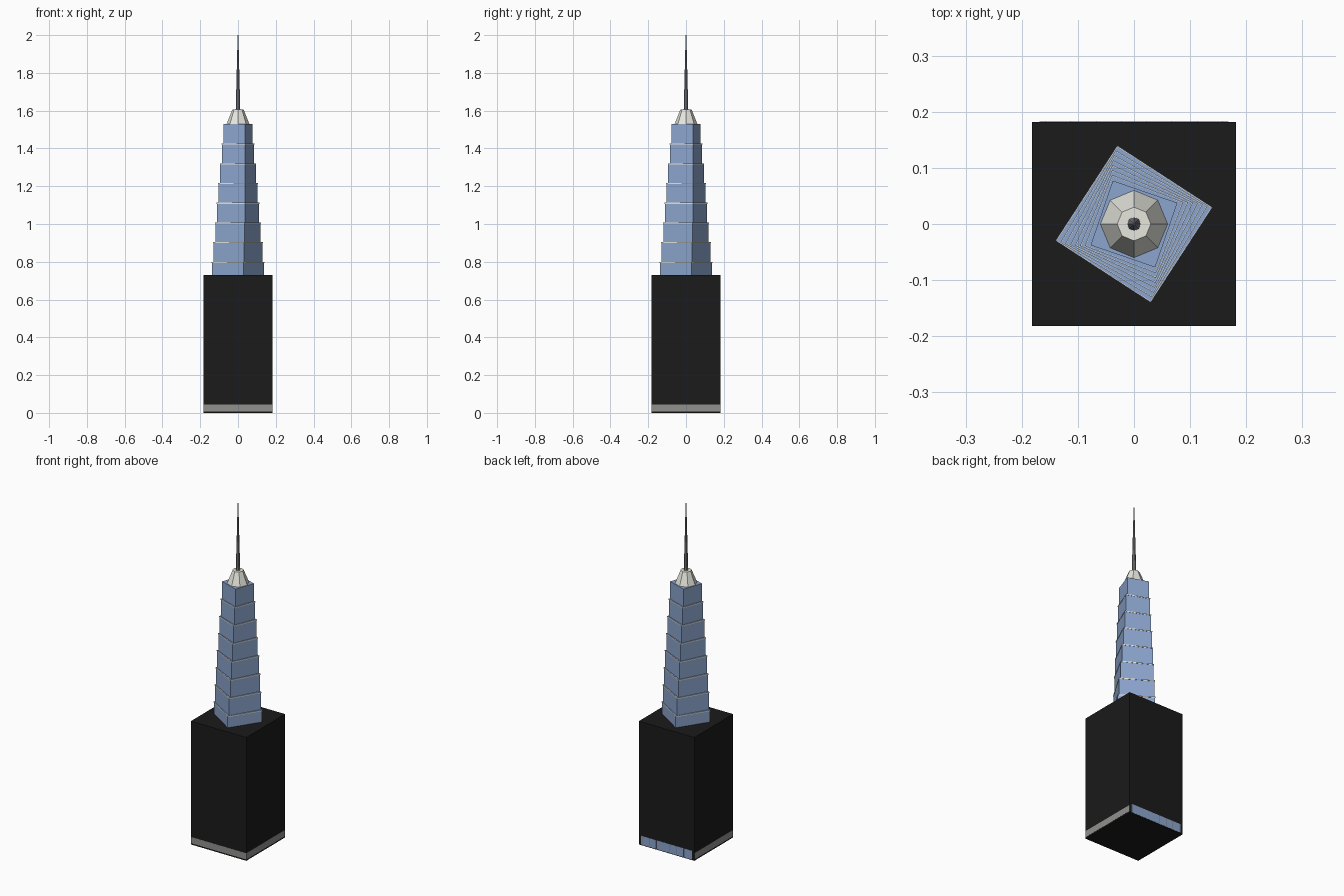
import bpy, bmesh, math

if "Cube" in bpy.data.objects:
    bpy.data.objects.remove(bpy.data.objects["Cube"])


def material(name, r, g, b):
    m = bpy.data.materials.new(name)
    m.diffuse_color = (r, g, b, 1)
    m.use_nodes = True
    m.node_tree.nodes["Principled BSDF"].inputs["Base Color"].default_value = m.diffuse_color
    return m


DARK = material("dark_stone", 0.0105, 0.0105, 0.0105)
GLASS = material("blue_glass", 0.265, 0.38, 0.62)
PALE = material("pale_trim", 0.80, 0.80, 0.74)
STEEL = material("spire_steel", 0.22, 0.22, 0.235)
GREY = material("lobby_grey", 0.28, 0.28, 0.275)


def finish(name, bm, mat):
    mesh = bpy.data.meshes.new(name)
    bm.to_mesh(mesh)
    bm.free()
    mesh.materials.append(mat)
    obj = bpy.data.objects.new(name, mesh)
    bpy.context.collection.objects.link(obj)
    return obj


def box(name, x0, x1, y0, y1, z0, z1, mat):
    bm = bmesh.new()
    bmesh.ops.create_cube(bm, size=1)
    for v in bm.verts:
        v.co = ((x0 + x1) / 2 + v.co.x * (x1 - x0),
                (y0 + y1) / 2 + v.co.y * (y1 - y0),
                (z0 + z1) / 2 + v.co.z * (z1 - z0))
    return finish(name, bm, mat)


def frustum(name, sides, r0, r1, z0, z1, mat, turn=0.0):
    # Regular prism or cone section, first corner at angle "turn"
    bm = bmesh.new()
    rings = []
    for r, z in ((r0, z0), (r1, z1)):
        angles = [turn + math.tau * i / sides for i in range(sides)]
        rings.append([bm.verts.new((r * math.cos(a), r * math.sin(a), z)) for a in angles])
    low, high = rings
    for i in range(sides):
        j = (i + 1) % sides
        bm.faces.new((low[i], low[j], high[j], high[i]))
    bm.faces.new(low[::-1])
    bm.faces.new(high)
    return finish(name, bm, mat)


# Dark block at the foot
H = 0.1815
box("base_block", -H, H, -H, H, 0, 0.73, DARK)

# Thin lobby bands on three sides
E = 0.0004
box("lobby_band_front", -H, H, -H - E, -H, 0.008, 0.045, GREY)
for side, s in (("left", -1), ("right", 1)):
    xa, xb = sorted((s * H, s * (H + E)))
    box("lobby_band_" + side, xa, xb, -H, H, 0.008, 0.045, GREY)

# Back lobby glazing with mullions
box("lobby_glass", -0.168, 0.168, H, H + 0.001, 0.004, 0.056, GLASS)
for i in range(8):
    x = -0.1575 + 0.045 * i
    box(f"lobby_mullion_{i + 1}", x - 0.0006, x + 0.0006, H, H + 0.002, 0.004, 0.056, STEEL)

# Eight glass tiers, shrinking and twisting upward, with thin ledges between
TIERS = 8
STEP = 0.1043
for i in range(TIERS):
    t = i / (TIERS - 1)
    top = 0.80 + STEP * i
    radius = 0.141 + (0.086 - 0.141) * t
    turn = math.radians(12 + 14 * t)
    frustum(f"tower_tier_{i + 1}", 4, radius, radius, top - STEP, top, GLASS, turn)
    if i < TIERS - 1:
        frustum(f"tier_ledge_{i + 1}", 4, radius + 0.002, radius + 0.002,
                top - 0.006, top - 0.0003, PALE, turn)

# Eight-sided crown and spire
frustum("crown", 8, 0.06, 0.03, 1.53, 1.605, PALE)
frustum("spire", 8, 0.012, 0.002, 1.605, 2.0, STEEL)
